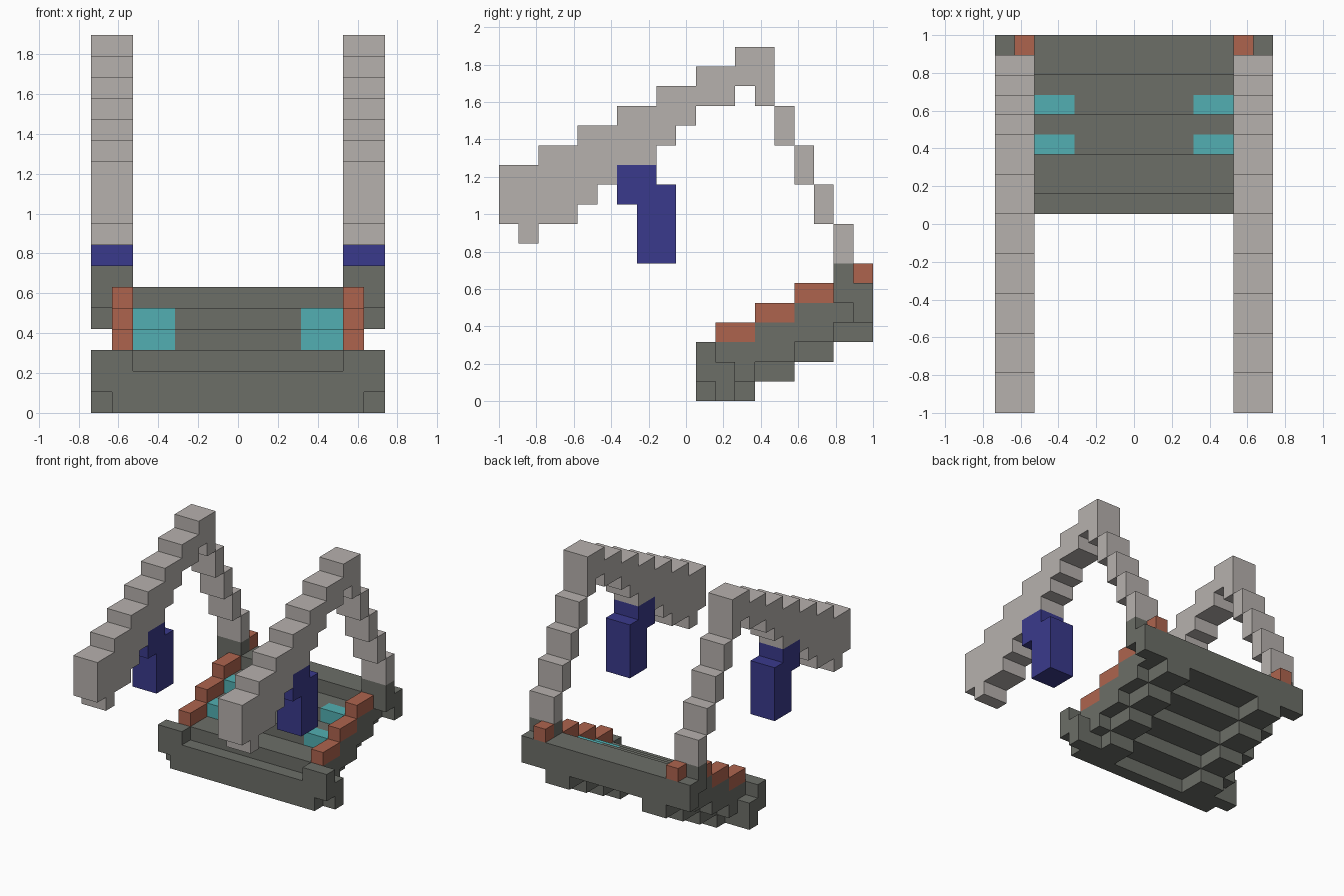
import bpy, bmesh, math
from mathutils import Vector

cube = bpy.data.objects.get("Cube")
if cube:
    bpy.data.objects.remove(cube)

U = 2 / 19                      # size of one block
ORIGIN = Vector((-7, -9.5, 0))  # grid corner: 14 wide, 19 deep, 18 high
cells = {}                      # grid cell -> part name
part_material = {}


def material(name, rgb):
    m = bpy.data.materials.new(name)
    m.use_nodes = True
    m.diffuse_color = (*rgb, 1)
    m.node_tree.nodes["Principled BSDF"].inputs["Base Color"].default_value = (*rgb, 1)
    return m


light = material("light_grey", (0.47, 0.44, 0.42))
dark = material("dark_grey", (0.15, 0.156, 0.137))
rust = material("rust_orange", (0.42, 0.127, 0.076))
cyan = material("cyan", (0.084, 0.43, 0.445))
navy = material("navy_blue", (0.042, 0.042, 0.262))


def fill(part, mat, xs, ys, zs):
    """Fill a range of grid cells with a part."""
    part_material[part] = mat
    for x in range(*xs):
        for y in range(*ys):
            for z in range(*zs):
                cells[x, y, z] = part


def fill_pair(part, mat, xs, ys, zs):
    """Fill the same block on both sides."""
    fill("right_" + part, mat, xs, ys, zs)
    fill("left_" + part, mat, (14 - xs[1], 14 - xs[0]), ys, zs)


# Stepped ramp with a support rail under each side
for k in range(4):
    ys = (11 + 2 * k, 13 + 2 * k)
    fill("ramp", dark, (1, 13), ys, (1 + k, 3 + k))
    fill_pair("support_rail", dark, (2, 4), ys, (k, k + 1))
    if k < 3:
        fill_pair("kerb", rust, (1, 2), ys, (3 + k, 4 + k))
    if k in (1, 2):
        fill_pair("step_pad", cyan, (2, 4), (ys[0], ys[0] + 1), (2 + k, 3 + k))

# Front plate with corner feet
fill("front_plate", dark, (1, 13), (10, 11), (0, 2))
fill_pair("front_post", dark, (0, 2), (10, 11), (1, 3))
fill_pair("foot", dark, (0, 2), (11, 12), (0, 2))

# Back beam, arm sockets and end blocks
fill("back_beam", dark, (0, 14), (18, 19), (4, 6))
fill_pair("arm_socket", dark, (0, 2), (17, 18), (5, 7))
fill_pair("end_block", rust, (1, 2), (18, 19), (6, 7))

# Bent arms: bottom height of each column, top rises one block every two
bottoms = [9, 8, 9, 9, 10, 11, 12, 12, 13, 14, 15, 15, 16, 15]
for y, low in enumerate(bottoms):
    fill_pair("arm", light, (0, 2), (y, y + 1), (low, 12 + y // 2))
for k in range(4):
    fill_pair("arm", light, (0, 2), (14 + k, 15 + k), (13 - 2 * k, 15 - 2 * k))

# Hanging grips
fill_pair("grip", navy, (0, 2), (6, 8), (10, 12))
fill_pair("grip", navy, (0, 2), (7, 9), (7, 11))


def build(part):
    """Skin the visible sides of one part's cells."""
    bm = bmesh.new()
    for cell, owner in cells.items():
        if owner != part:
            continue
        centre = Vector(cell) + Vector((0.5, 0.5, 0.5)) + ORIGIN
        for axis in range(3):
            for sign in (-1, 1):
                near = list(cell)
                near[axis] += sign
                if tuple(near) in cells:
                    continue
                n, a = Vector(), Vector()
                n[axis], a[(axis + 1) % 3] = sign / 2, 0.5
                b = n.cross(a) * 2
                corners = (n - a - b, n + a - b, n + a + b, n - a + b)
                bm.faces.new([bm.verts.new((centre + c) * U) for c in corners])
    bmesh.ops.remove_doubles(bm, verts=bm.verts, dist=U / 100)
    bmesh.ops.dissolve_limit(bm, angle_limit=math.radians(1),
                             verts=bm.verts, edges=bm.edges)
    mesh = bpy.data.meshes.new(part)
    bm.to_mesh(mesh)
    bm.free()
    mesh.materials.append(part_material[part])
    bpy.context.collection.objects.link(bpy.data.objects.new(part, mesh))


for part in part_material:
    build(part)
